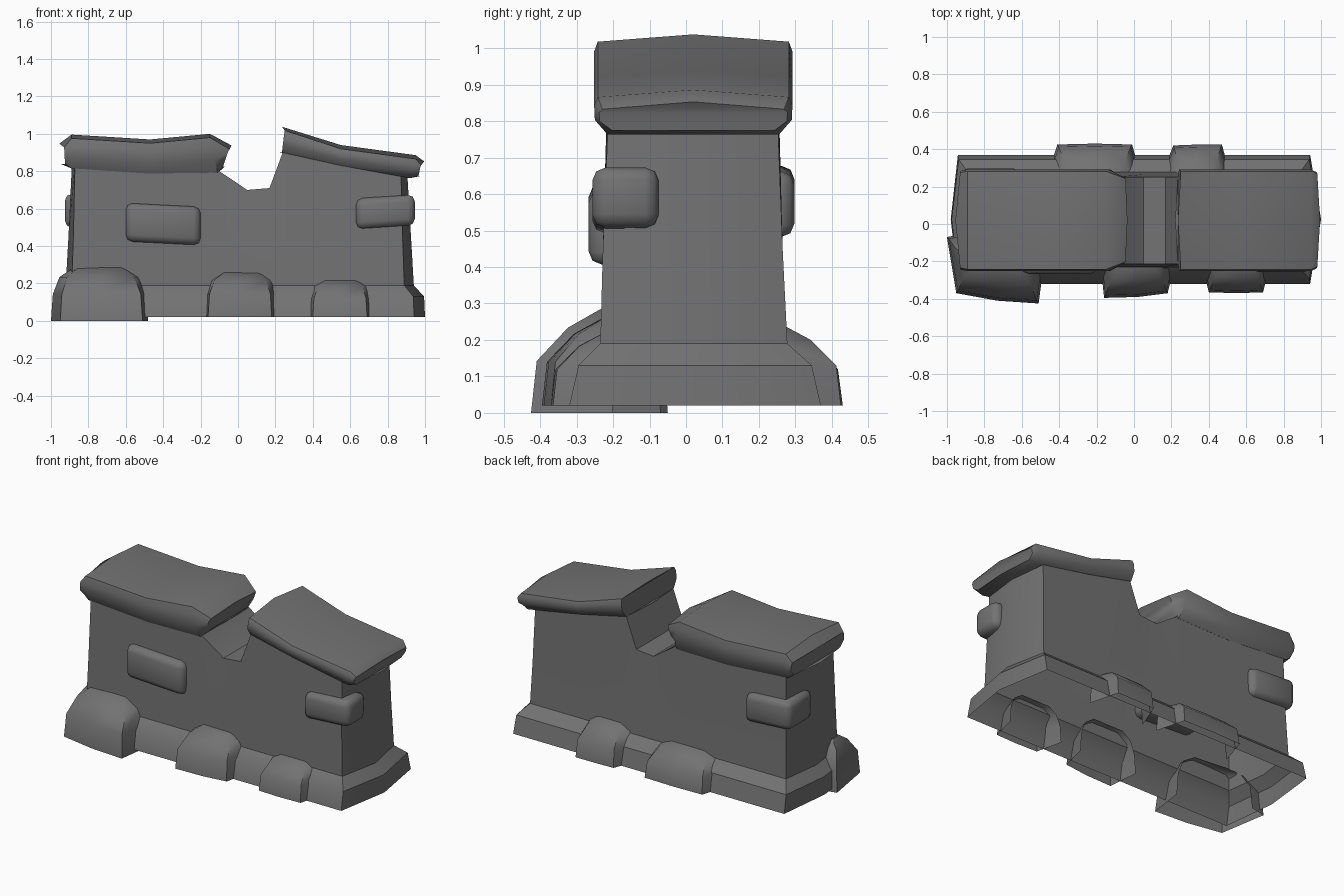
import bpy, bmesh, math
from mathutils import Vector

if "Cube" in bpy.data.objects:
    bpy.data.objects.remove(bpy.data.objects["Cube"])

stone = bpy.data.materials.new("grey stone")
stone.diffuse_color = (0.17, 0.17, 0.17, 1)
stone.use_nodes = True
stone.node_tree.nodes["Principled BSDF"].inputs["Base Color"].default_value = stone.diffuse_color


def finish(name, bm, angle=40):
    bmesh.ops.recalc_face_normals(bm, faces=bm.faces)
    me = bpy.data.meshes.new(name)
    bm.to_mesh(me)
    bm.free()
    me.materials.append(stone)
    ob = bpy.data.objects.new(name, me)
    bpy.context.collection.objects.link(ob)
    bpy.ops.object.select_all(action='DESELECT')
    ob.select_set(True)
    bpy.context.view_layer.objects.active = ob
    bpy.ops.object.shade_smooth_by_angle(angle=math.radians(angle))
    return ob


def bridge(bm, a, b, closed=True):
    n = len(a)
    for i in range(n if closed else n - 1):
        j = (i + 1) % n
        bm.faces.new((a[i], a[j], b[j], b[i]))


# Wall and flared foot: footprint rings lofted upward, broken top edge, open underneath
tops = [(-0.88, .86), (-0.47, .85), (-0.14, .86), (-0.10, .80), (0.05, .70),
        (0.17, .71), (0.26, .95), (0.55, .88), (0.88, .79)]


def wall_ring(bm, z, sx, yf, yb, end):
    yc, out = (yf + yb) / 2, []
    h = lambda i: tops[i][1] if z is None else z
    n = len(tops)
    for i in range(n):
        out.append(bm.verts.new((tops[i][0] * sx, yf, h(i))))
    out.append(bm.verts.new((end, yc, h(n - 1))))
    for i in reversed(range(n)):
        out.append(bm.verts.new((tops[i][0] * sx, yb, h(i))))
    out.append(bm.verts.new((-end * 0.98, yc, h(0))))
    return out


bm = bmesh.new()
rings = [wall_ring(bm, *r) for r in [
    (0.02, 1.07, -0.32, 0.37, 1.0), (0.13, 1.065, -0.295, 0.345, 0.995),
    (0.19, 1.01, -0.235, 0.278, 0.94), (0.45, 1.0, -0.228, 0.265, 0.925),
    (None, 0.99, -0.214, 0.252, 0.905)]]
for a, b in zip(rings, rings[1:]):
    bridge(bm, a, b)
t, n = rings[-1], len(tops)
for i in range(n - 1):
    bm.faces.new((t[i], t[i + 1], t[2 * n - 1 - i], t[2 * n - i]))
bm.faces.new((t[n - 1], t[n], t[n + 1]))
bm.faces.new((t[0], t[2 * n], t[2 * n + 1]))
finish("broken_wall", bm, 35)


# Capstones: cross-section rings swept along x, ends bulging at the centre
def capstone(name, stations, bulge):
    section = [(0, 1, .008), (.262, 1, -.012), (.272, .7, 0), (.27, .35, 0), (.235, 0, 0),
               (0, 0, 0), (-.235, 0, 0), (-.27, .35, 0), (-.272, .7, 0), (-.262, 1, -.012)]
    bm, rings = bmesh.new(), []
    for k, (xt, zt, xb, zb, w) in enumerate(stations):
        push = bulge[0] if k == 0 else bulge[1] if k == len(stations) - 1 else 0
        rings.append([bm.verts.new((xb + (xt - xb) * f + (push if y == 0 else 0),
                                    0.02 + y * w, zb + (zt - zb) * f + dz))
                      for y, f, dz in section])
    for a, b in zip(rings, rings[1:]):
        bridge(bm, a, b)
    for r in (rings[0], rings[-1]):
        for i in range(1, 5):
            j = 10 - i
            if i < 4:
                bm.faces.new((r[i], r[i + 1], r[j - 1], r[j]))
        bm.faces.new((r[0], r[1], r[9]))
        bm.faces.new((r[4], r[5], r[6]))
    finish(name, bm, 42)


capstone("left_capstone", [(-.93, .94, -.925, .84, .97), (-.89, .988, -.89, .815, 1),
                           (-.47, .962, -.47, .785, 1), (-.15, .992, -.11, .79, 1),
                           (-.045, .93, -.08, .825, .85)], (-.025, .01))
capstone("right_capstone", [(.25, 1.03, .235, .90, 1), (.55, .932, .55, .83, 1),
                            (.95, .878, .92, .763, 1), (.98, .845, .965, .775, .95)], (-.015, .015))


# Boulders along the foot: footprint shrinking toward an anchor on the wall
def boulder(name, z0, top, foot, anchor):
    bm, rings = bmesh.new(), []
    for f, fx, fy in [(0, 1, 1), (.5, .96, .93), (.82, .82, .55), (1, .52, .15)]:
        rings.append([bm.verts.new((anchor[0] + (x - anchor[0]) * fx,
                                    anchor[1] + (y - anchor[1]) * fy,
                                    z0 + (top - z0) * f)) for x, y in foot])
    for a, b in zip(rings, rings[1:]):
        bridge(bm, a, b, False)
    bm.faces.new(rings[-1])
    finish(name, bm, 50)


boulder("boulder_front_left", 0.0, .285,
        [(-.9, -.05), (-1, -.07), (-.95, -.37), (-.73, -.41), (-.51, -.425), (-.48, -.2)], (-.75, -.2))
boulder("boulder_front_middle", .02, .26,
        [(-.18, -.2), (-.16, -.395), (.02, -.39), (.18, -.37), (.22, -.2)], (.02, -.2))
boulder("boulder_front_right", .02, .22,
        [(.36, -.2), (.40, -.365), (.55, -.37), (.69, -.365), (.73, -.2)], (.55, -.2))
boulder("boulder_back_left", .02, .22,
        [(-.47, .24), (-.41, .425), (-.21, .43), (-.01, .425), (.04, .24)], (-.21, .24))
boulder("boulder_back_right", .02, .24,
        [(.14, .24), (.21, .42), (.34, .425), (.47, .425), (.52, .24)], (.33, .24))


# Bricks standing proud of the wall
def brick(name, lo, hi, tilt=0):
    bm = bmesh.new()
    bmesh.ops.create_cube(bm, size=1)
    for v in bm.verts:
        u = v.co + Vector((.5, .5, .5))
        v.co = [lo[i] + (hi[i] - lo[i]) * u[i] for i in range(3)]
        v.co.z += tilt * (u.x - .5)
    bmesh.ops.bevel(bm, geom=bm.edges[:], offset=.036, segments=2, profile=.5, affect='EDGES')
    finish(name, bm, 50)


brick("brick_front_left", (-.60, -.267, .415), (-.20, -.12, .62), -.02)
brick("brick_corner_right", (.63, -.257, .50), (.945, -.075, .665), .02)
brick("brick_corner_back", (-.925, .06, .49), (-.61, .297, .67), -.02)
